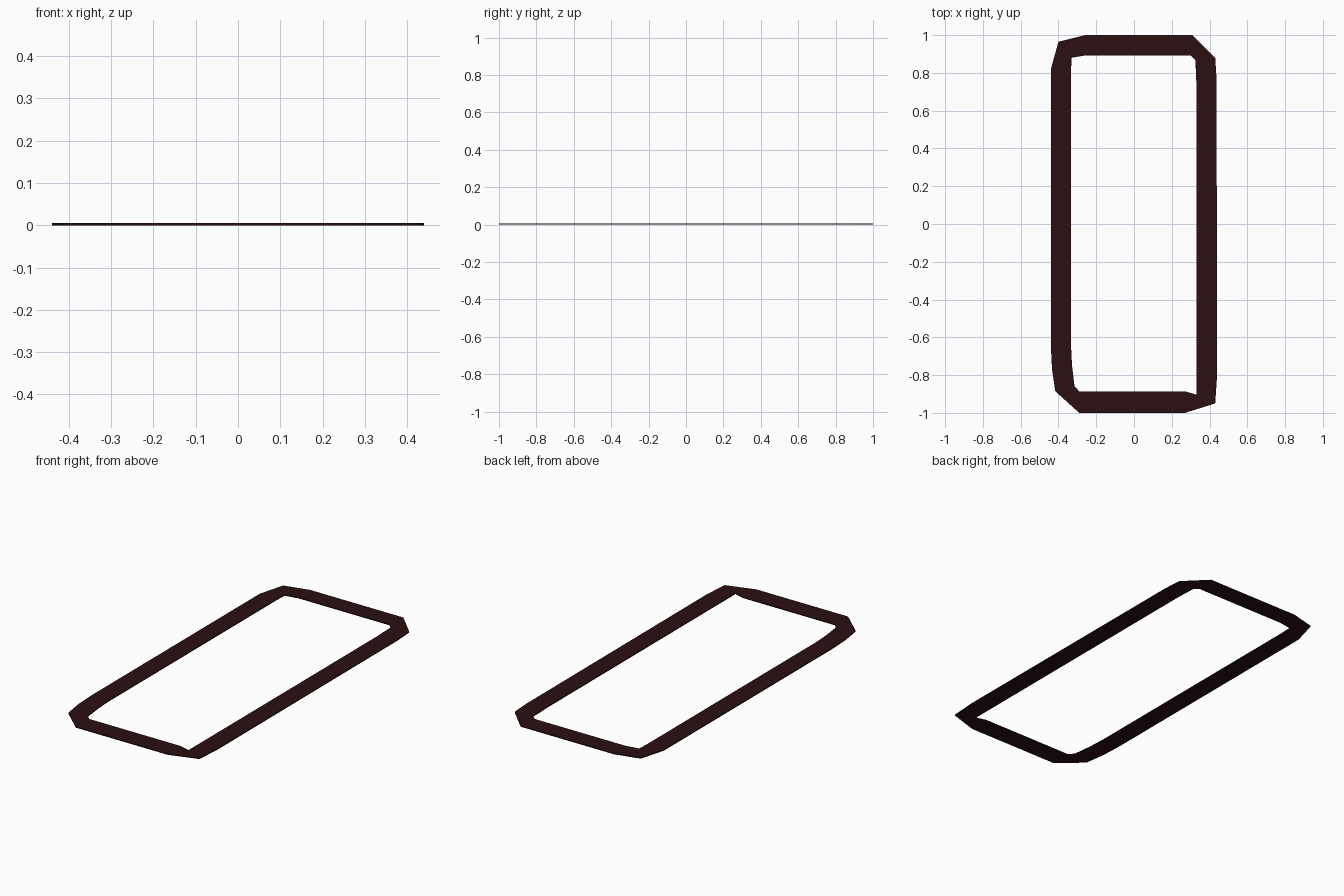
import bpy, bmesh

if "Cube" in bpy.data.objects:
    bpy.data.objects.remove(bpy.data.objects["Cube"])

THICK = 0.005

# Outer and inner outlines, paired point by point, clockwise from the back left
OUTER = [(-0.40, 0.965), (-0.26, 1.0), (0.31, 1.0), (0.43, 0.88), (0.437, 0.77),
         (0.44, -0.80), (0.43, -0.95), (0.27, -1.0), (-0.29, -1.0),
         (-0.417, -0.885), (-0.434, -0.77), (-0.44, -0.65), (-0.44, 0.82)]
INNER = [(-0.33, 0.88), (-0.255, 0.893), (0.30, 0.893), (0.325, 0.868), (0.33, 0.75),
         (0.33, -0.80), (0.33, -0.903), (0.27, -0.886), (-0.29, -0.886),
         (-0.315, -0.858), (-0.328, -0.75), (-0.333, -0.65), (-0.333, 0.82)]

# Flat band of quads, extruded to a thin strip
bm = bmesh.new()
n = len(OUTER)
rings = [[bm.verts.new((x, y, 0)) for x, y in pts] for pts in (OUTER, INNER)]
for i in range(n):
    j = (i + 1) % n
    bm.faces.new((rings[0][i], rings[0][j], rings[1][j], rings[1][i]))
ext = bmesh.ops.extrude_face_region(bm, geom=bm.faces[:], use_keep_orig=True)
top = [g for g in ext["geom"] if isinstance(g, bmesh.types.BMVert)]
bmesh.ops.translate(bm, verts=top, vec=(0, 0, THICK))
bmesh.ops.recalc_face_normals(bm, faces=bm.faces[:])

mesh = bpy.data.meshes.new("border_frame")
bm.to_mesh(mesh)
bm.free()
frame = bpy.data.objects.new("border_frame", mesh)
bpy.context.collection.objects.link(frame)

# Dark red-brown colour
mat = bpy.data.materials.new("dark_maroon")
mat.diffuse_color = (0.025, 0.005, 0.006, 1)
mat.use_nodes = True
mat.node_tree.nodes["Principled BSDF"].inputs["Base Color"].default_value = mat.diffuse_color
mesh.materials.append(mat)
